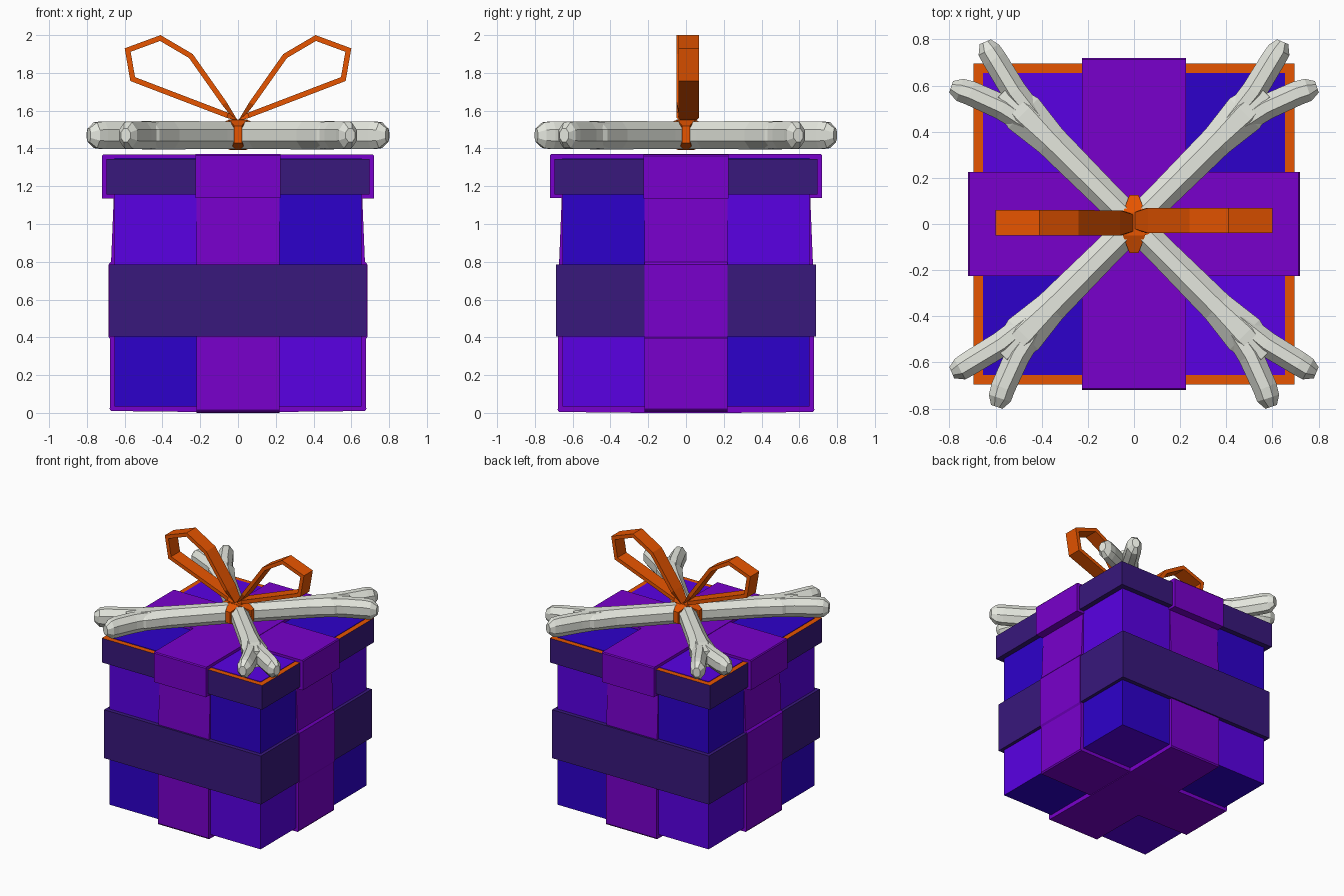
import bpy, bmesh, math
from mathutils import Vector

if "Cube" in bpy.data.objects:
    bpy.data.objects.remove(bpy.data.objects["Cube"])


def material(name, rgb):
    m = bpy.data.materials.new(name)
    m.diffuse_color = (*rgb, 1)
    m.use_nodes = True
    m.node_tree.nodes["Principled BSDF"].inputs["Base Color"].default_value = m.diffuse_color
    return m


PURPLE = material("ribbon purple", (0.188, 0.0, 0.604))
PLUM = material("dark plum", (0.040, 0.009, 0.202))
BLUE = material("deep blue", (0.027, 0.0, 0.597))
VIOLET = material("violet", (0.100, 0.0, 0.776))
ORANGE = material("orange", (0.823, 0.093, 0.0))
BONE = material("bone white", (0.80, 0.82, 0.75))


def finish(name, bm, *mats):
    bmesh.ops.recalc_face_normals(bm, faces=bm.faces)
    me = bpy.data.meshes.new(name)
    bm.to_mesh(me)
    bm.free()
    for m in mats:
        me.materials.append(m)
    ob = bpy.data.objects.new(name, me)
    bpy.context.collection.objects.link(ob)
    return ob


def box_bm(lo, hi):
    bm = bmesh.new()
    bmesh.ops.create_cube(bm, size=1)
    for v in bm.verts:
        v.co = [(a + b) / 2 + c * (b - a) for a, b, c in zip(lo, hi, v.co)]
    bm.normal_update()
    return bm


def slab(name, half_profile, width, axis, mat):
    """Mirrored outline (distance, z) extruded across a ribbon's width."""
    outline = half_profile + [(-d, z) for d, z in reversed(half_profile)]
    bm = bmesh.new()
    rings = [[bm.verts.new((d, s, z) if axis == "x" else (s, d, z)) for d, z in outline]
             for s in (-width, width)]
    n = len(outline)
    for r in rings:
        bm.faces.new(r)
    for i in range(n):
        j = (i + 1) % n
        bm.faces.new((rings[0][i], rings[0][j], rings[1][j], rings[1][i]))
    return finish(name, bm, mat)


def loop_strip(name, pts, axis, shift, thick, mat):
    """Closed flat ribbon through (distance, z, half width) points."""
    bm = bmesh.new()
    pairs = []
    for d, z, w in pts:
        pairs.append([bm.verts.new((d, shift + s * w, z) if axis == "x" else (shift + s * w, d, z))
                      for s in (-1, 1)])
    for i, (a, b) in enumerate(pairs):
        c, d = pairs[(i + 1) % len(pairs)]
        bm.faces.new((a, b, d, c))
    ob = finish(name, bm, mat)
    mod = ob.modifiers.new("thickness", "SOLIDIFY")
    mod.thickness = thick
    mod.offset = -1
    mod.use_even_offset = True
    return ob


def tube(bm, stations, sides=8):
    """Flat-faced limb through (x, y, half width, half height) stations."""
    zc, k = 1.47, 1 / math.cos(math.pi / sides)
    rings = []
    for i, (x, y, w, h) in enumerate(stations):
        a, b = stations[max(i - 1, 0)], stations[min(i + 1, len(stations) - 1)]
        t = Vector((b[0] - a[0], b[1] - a[1], 0)).normalized()
        side = Vector((-t.y, t.x, 0))
        ring = []
        for j in range(sides):
            ang = 2 * math.pi * (j + 0.5) / sides
            ring.append(bm.verts.new(Vector((x, y, zc + math.sin(ang) * h * k))
                                     + side * math.cos(ang) * w * k))
        rings.append(ring)
    for p, q in zip(rings, rings[1:]):
        for j in range(sides):
            m = (j + 1) % sides
            bm.faces.new((p[j], p[m], q[m], q[j]))
    bm.faces.new(rings[0])
    bm.faces.new(rings[-1])


# Box body with a checker of two blues
bm = box_bm((-0.655, -0.655, 0.035), (0.655, 0.655, 1.17))
for co, no in (((0, 0, 0), (1, 0, 0)), ((0, 0, 0), (0, 1, 0)), ((0, 0, 0.6), (0, 0, 1))):
    bmesh.ops.bisect_plane(bm, geom=bm.verts[:] + bm.edges[:] + bm.faces[:],
                           plane_co=co, plane_no=no)
bm.normal_update()
for f in bm.faces:
    c = f.calc_center_median()
    sign = c.x * c.y * (c.z - 0.6)
    if abs(f.normal.z) > 0.5:
        sign = -sign
    f.material_index = 1 if sign > 0 else 0
finish("box_body", bm, BLUE, VIOLET)

# Crossing ribbons around the body, and the waist band woven between them
slab("body_ribbon_sides", [(0.657, 1.16), (0.672, 0.80), (0.686, 0.785), (0.686, 0.405),
                           (0.677, 0.39), (0.679, 0.02), (0.672, 0.01), (0.23, 0.005)],
     0.22, "x", PURPLE)
slab("body_ribbon_front_back", [(0.657, 1.16), (0.672, 0.79), (0.677, 0.4), (0.679, 0.015),
                                (0.672, 0.005), (0.23, 0.0)], 0.22, "y", PURPLE)
finish("waist_band", box_bm((-0.68, -0.687, 0.405), (0.68, 0.687, 0.785)), PLUM)

# Lid with an orange top rim and blue panels
bm = box_bm((-0.695, -0.695, 1.155), (0.695, 0.695, 1.345))
for f in bm.faces:
    f.material_index = 1 if f.normal.z > 0.5 else 0
finish("lid", bm, PLUM, ORANGE)
for sx in (-1, 1):
    for sy in (-1, 1):
        xs, ys = sorted((sx * 0.1, sx * 0.655)), sorted((sy * 0.1, sy * 0.655))
        finish("lid_panel", box_bm((xs[0], ys[0], 1.343), (xs[1], ys[1], 1.349)),
               BLUE if sx * sy > 0 else VIOLET)

# Lid ribbons
slab("lid_ribbon_sides", [(0.72, 1.135), (0.72, 1.36), (0.714, 1.368)], 0.226, "x", PURPLE)
slab("lid_ribbon_front_back", [(0.72, 1.137), (0.72, 1.363), (0.714, 1.371)], 0.226, "y", PURPLE)

# Two crossed bones with forked ends
prongs = (((0.42, 0.45), (0.52, 0.575), (0.605, 0.715), (0.63, 0.755), (0.645, 0.79)),
          ((0.44, 0.42), (0.57, 0.505), (0.71, 0.568), (0.755, 0.582), (0.793, 0.595)))
prong_sizes = ((0.05, 0.068), (0.055, 0.073), (0.053, 0.0735), (0.05, 0.068), (0.026, 0.036))
for name, sx in (("bone_a", 1), ("bone_b", -1)):
    bm = bmesh.new()
    half = ((0.57, 0.06, 0.062), (0.48, 0.092, 0.0745), (0.36, 0.071, 0.0745), (0.1, 0.063, 0.0735))
    line = [(-d, w, h) for d, w, h in half] + [(d, w, h) for d, w, h in reversed(half)]
    tube(bm, [(sx * d, d, w, h) for d, w, h in line])
    for path in prongs:
        ends = list(zip(path, prong_sizes))
        tube(bm, [(sx * x, y, w, h) for (x, y), (w, h) in ends])
        tube(bm, [(-sx * y, -x, w, h) for (x, y), (w, h) in ends])
    finish(name, bm, BONE)

# Knot wrapped both ways around the crossing, and the two bow loops
knot = [(0.045, 1.553, 0.05), (0.125, 1.52, 0.02), (0.125, 1.43, 0.02), (0.04, 1.391, 0.042)]
for axis in "xy":
    loop_strip("knot_" + axis, knot + [(-d, z, w) for d, z, w in reversed(knot)],
               axis, 0, 0.015, ORANGE)
for name, s, shift in (("bow_loop_right", 1, 0.015), ("bow_loop_left", -1, 0.005)):
    loop_strip(name, [(s * x, z, w) for x, z, w in
                      ((0.0, 1.545, 0.035), (0.06, 1.645, 0.054), (0.24, 1.90, 0.055),
                       (0.41, 2.0, 0.055), (0.6, 1.93, 0.055), (0.57, 1.757, 0.055),
                       (0.06, 1.562, 0.054))], "x", shift, 0.028, ORANGE)
